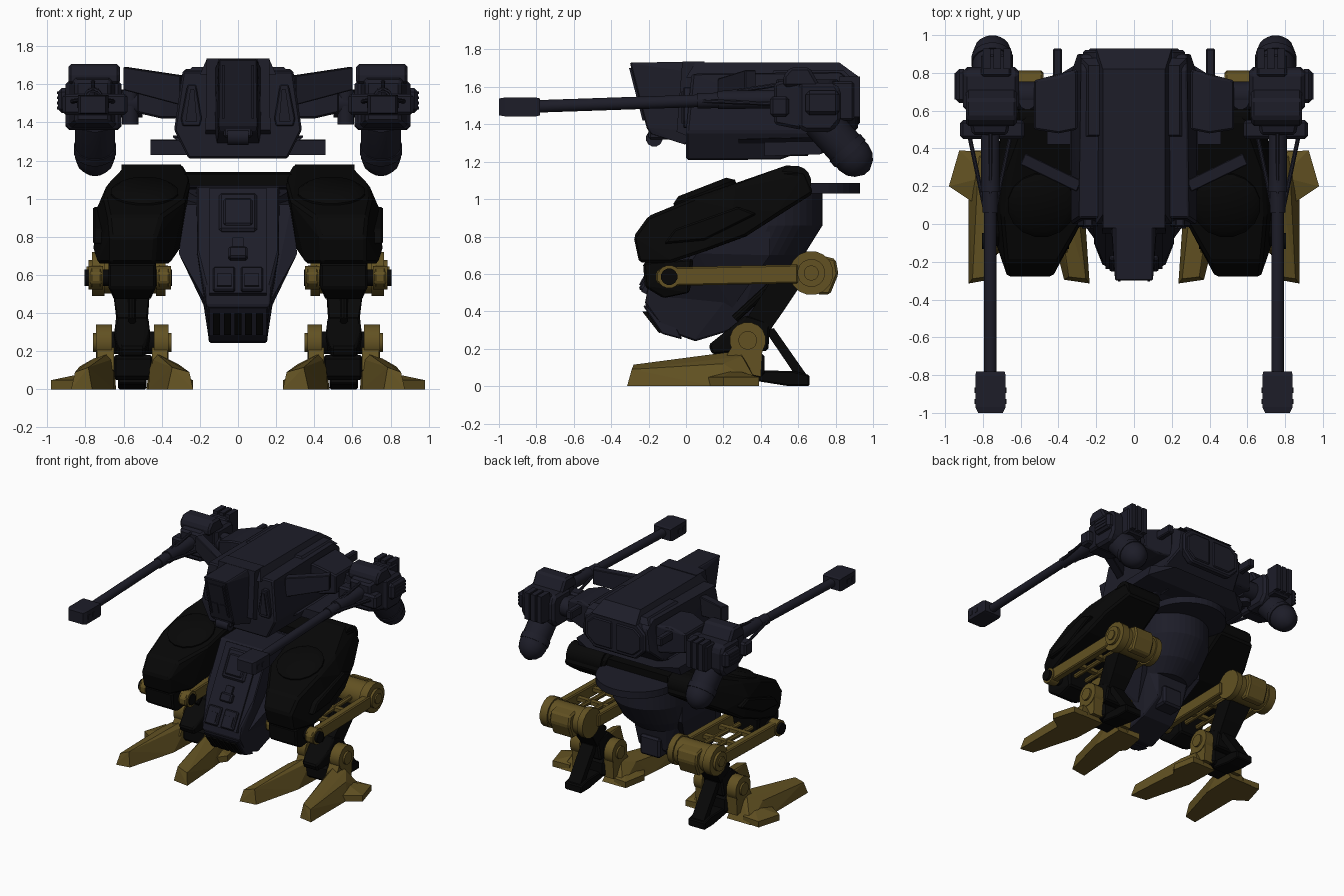
import bpy, bmesh, math
from mathutils import Vector


def material(name, rgb):
    m = bpy.data.materials.new(name)
    m.diffuse_color = (*rgb, 1)
    return m


NAVY = material("dark navy", (0.0122, 0.0122, 0.0215))
BLACK = material("soft black", (0.0022, 0.0022, 0.0022))
GOLD = material("dull gold", (0.122, 0.083, 0.016))


def hull(name, pts, mat, pair=False, sym=False, bevel=0.0, smooth=False):
    """Convex solid; sym mirrors the points, pair makes a left and right copy."""
    if sym:
        pts = list(pts) + [(-p[0], p[1], p[2]) for p in pts]
    bm = bmesh.new()
    for p in pts:
        bm.verts.new(p)
    bmesh.ops.remove_doubles(bm, verts=bm.verts[:], dist=1e-5)
    r = bmesh.ops.convex_hull(bm, input=bm.verts[:])
    junk = {g for g in r["geom_interior"] + r["geom_unused"] if isinstance(g, bmesh.types.BMVert)}
    bmesh.ops.delete(bm, geom=list(junk), context="VERTS")
    bmesh.ops.dissolve_limit(bm, angle_limit=math.radians(1), verts=bm.verts[:], edges=bm.edges[:])
    bmesh.ops.recalc_face_normals(bm, faces=bm.faces[:])
    me = bpy.data.meshes.new(name)
    bm.to_mesh(me)
    bm.free()
    me.materials.append(mat)
    if smooth:
        for f in me.polygons:
            f.use_smooth = True
        me.set_sharp_from_angle(angle=math.radians(35))
    ob = bpy.data.objects.new(name, me)
    bpy.context.scene.collection.objects.link(ob)
    if bevel:
        b = ob.modifiers.new("bevel", "BEVEL")
        b.width, b.segments, b.limit_method = bevel, 1, "ANGLE"
    if pair:
        m = ob.modifiers.new("mirror", "MIRROR")
        m.use_mirror_merge = False
    return ob


def box(name, x, y, z, mat, **k):
    return hull(name, [(a, b, c) for a in x for b in y for c in z], mat, **k)


def prism(name, x, yz, mat, **k):
    """Side profile extruded along x."""
    return hull(name, [(a, b, c) for a in x for b, c in yz], mat, **k)


def plate(name, xz, y, mat, **k):
    """Front profile extruded along y."""
    return hull(name, [(a, b, c) for b in y for a, c in xz], mat, **k)


def spans(name, rows, mat, **k):
    """Rows of (y, z, inner x, outer x)."""
    return hull(name, [(x, y, z) for y, z, a, b in rows for x in (a, b)], mat, **k)


def rod(name, p, q, rings, mat, n=16, **k):
    """Round solid from p to q; rings are (fraction, radius)."""
    p, q = Vector(p), Vector(q)
    rot = (q - p).to_track_quat("Z", "Y")
    pts = []
    for t, r in rings:
        for i in range(n):
            a = math.tau * (i + 0.5) / n
            pts.append(p.lerp(q, t) + rot @ Vector((r * math.cos(a), r * math.sin(a), 0)))
    return hull(name, pts, mat, smooth=n > 8, **k)


def tube(name, p, q, r, mat, **k):
    return rod(name, p, q, [(0, r), (1, r)], mat, **k)


# ---------- upper torso ----------
hull("torso", [(0.29, 0.03, 1.67), (0.335, 0.0, 1.36), (0.26, 0.0, 1.21), (0.26, 0.5, 1.21),
               (0.335, 0.8, 1.36), (0.30, 0.9, 1.45), (0.28, 0.9, 1.62), (0.28, 0.82, 1.68),
               (0.24, 0.72, 1.29)], NAVY, sym=True, bevel=0.01)
hull("roof_plate", [(0.165, 0.05, 1.73), (0.165, 0.82, 1.73), (0.20, 0.0, 1.65),
                    (0.20, 0.93, 1.65)], NAVY, sym=True)
hull("rear_roof_step", [(0.24, 0.47, 1.69), (0.24, 0.84, 1.69), (0.28, 0.45, 1.65),
                        (0.28, 0.88, 1.65)], NAVY, sym=True)
hull("nose", [(0.10, -0.30, 1.73), (0.10, 0.1, 1.735), (0.105, -0.21, 1.38), (0.10, -0.19, 1.35),
              (0.12, 0.02, 1.68), (0.125, 0.03, 1.36), (0.11, 0.0, 1.29)], NAVY, sym=True, bevel=0.006)
hull("nose_base", [(0.165, -0.02, 1.735), (0.165, 0.1, 1.735), (0.17, -0.05, 1.36), (0.17, 0.05, 1.32)], NAVY, sym=True)


def nose_y(z):
    return -0.21 - (z - 1.38) * 0.257


# window frame, split panes and chin sensor
for nm, xs, z0, z1, d in (("window_frame_side", (0.072, 0.085), 1.42, 1.70, 0.012),
                          ("window_pane", (0.0, 0.064), 1.53, 1.685, 0.007),
                          ("window_lower_pane", (0.012, 0.064), 1.43, 1.515, 0.007)):
    prism(nm, xs, [(nose_y(z) - o, z) for z in (z0, z1) for o in (-0.01, d)], NAVY, pair=True)
tube("chin_sensor", (-0.055, -0.17, 1.325), (0.055, -0.17, 1.325), 0.045, NAVY, n=12)
box("chin_mount", (-0.075, 0.075), (-0.2, -0.05), (1.32, 1.39), NAVY, bevel=0.01)

# cheek panels
plate("cheek_panel", [(0.20, 1.38), (0.29, 1.38), (0.30, 1.42), (0.265, 1.60), (0.22, 1.60), (0.19, 1.42)],
      (-0.015, 0.05), NAVY, pair=True, bevel=0.006)
plate("cheek_inner_panel", [(0.215, 1.405), (0.275, 1.405), (0.25, 1.575), (0.23, 1.575)],
      (-0.024, 0.0), NAVY, pair=True)

# octagonal rear panel with two insets
plate("rear_panel", [(0.20, 1.655), (0.27, 1.59), (0.27, 1.45), (0.19, 1.37)], (0.86, 0.92), NAVY,
      sym=True, bevel=0.012)
plate("rear_inset", [(0.02, 1.62), (0.18, 1.62), (0.24, 1.57), (0.24, 1.46), (0.17, 1.40), (0.02, 1.40)],
      (0.90, 0.93), NAVY, pair=True, bevel=0.008)

# under-torso ledge
hull("rear_ledge", [(0.46, 0.42, 1.23), (0.46, 0.72, 1.24), (0.46, 0.42, 1.305), (0.46, 0.75, 1.31),
                    (0.3, 0.85, 1.31)], NAVY, sym=True)
hull("side_under_block", [(0.2, 0.28, 1.23), (0.34, 0.28, 1.32), (0.2, 0.65, 1.23), (0.34, 0.7, 1.33),
                          (0.2, 0.28, 1.33), (0.2, 0.7, 1.33)], NAVY, pair=True)

# diagonal fins and exhaust stubs
hull("shoulder_fin", [(x + o * 0.45, y - o, z) for x, y, zs in ((0.29, 0.20, (1.49, 1.645)), (0.59, 0.345, (1.57, 1.69)))
                      for z in zs for o in (-0.03, 0.03)], NAVY, pair=True, bevel=0.005)
box("exhaust_stub", (0.38, 0.43), (0.72, 0.93), (1.54, 1.61), NAVY, pair=True, bevel=0.008)

# ---------- arms ----------
hull("shoulder", [(0.30, y, z) for y in (0.5, 0.82) for z in (1.42, 1.64)]
     + [(0.40, y, z) for y in (0.48, 0.78) for z in (1.42, 1.64)]
     + [(0.53, y, z) for y in (0.50, 0.76) for z in (1.45, 1.60)], NAVY, pair=True, bevel=0.015)
tube("shoulder_joint", (0.565, 0.65, 1.39), (0.565, 0.65, 1.57), 0.045, NAVY, n=12, pair=True)
tube("shoulder_axle", (0.5, 0.68, 1.5), (0.66, 0.68, 1.5), 0.075, NAVY, pair=True)
prism("arm_housing", (0.61, 0.905), [(0.60, 1.38), (0.60, 1.62), (0.80, 1.62), (0.83, 1.58),
                                     (0.83, 1.42), (0.78, 1.36), (0.64, 1.36)], NAVY, pair=True, bevel=0.02)
prism("arm_top_block", (0.62, 0.89), [(0.52, 1.60), (0.52, 1.66), (0.56, 1.705), (0.66, 1.705), (0.72, 1.60)],
      NAVY, pair=True, bevel=0.015)
box("arm_side_pod", (0.88, 0.945), (0.64, 0.82), (1.45, 1.58), NAVY, pair=True, bevel=0.02)
for i in range(4):
    box("arm_grille", (0.94, 0.95), (0.66, 0.80), (1.468 + i * 0.027, 1.482 + i * 0.027), NAVY, pair=True)
box("arm_rear_block", (0.65, 0.81), (0.78, 0.90), (1.42, 1.63), NAVY, pair=True, bevel=0.012)
for i in range(3):
    box("arm_rear_rib", (0.65 + i * 0.055, 0.69 + i * 0.055), (0.82, 0.93), (1.44, 1.655), NAVY, pair=True)
hull("arm_front_block", [(x, 0.47, z) for x in (0.67, 0.855) for z in (1.40, 1.62)]
     + [(x, 0.62, z) for x in (0.64, 0.89) for z in (1.37, 1.66)], NAVY, pair=True, bevel=0.015)
box("arm_cross_bracket", (0.58, 0.92), (0.45, 0.55), (1.44, 1.55), NAVY, pair=True, bevel=0.015)
rod("arm_pod", (0.75, 0.72, 1.42), (0.75, 0.968, 1.143),
    [(0, 0.105), (0.72, 0.105), (0.84, 0.093), (0.93, 0.066), (1.0, 0.02)], NAVY, n=20, pair=True)
rod("arm_pod_band", (0.75, 0.72, 1.42), (0.75, 0.968, 1.143), [(0.52, 0.111), (0.64, 0.111)], NAVY,
    n=20, pair=True)

# long guns
G = 0.76
tube("gun_sleeve", (G, 0.5, 1.535), (G, 0.17, 1.53), 0.05, NAVY, pair=True)
tube("gun_collar", (G, 0.24, 1.53), (G, 0.06, 1.525), 0.042, NAVY, pair=True)
tube("gun_barrel", (G, 0.2, 1.53), (G, -0.82, 1.495), 0.034, NAVY, pair=True)
hull("muzzle", [(G + sx * w, y, 1.493 + sz * h) for y, w, h in
                ((-0.78, 0.075, 0.045), (-0.80, 0.08, 0.05), (-0.97, 0.08, 0.05), (-1.0, 0.065, 0.045))
                for sx in (-1, 1) for sz in (-1, 1)], NAVY, pair=True)
for y in (-0.88, -0.94):
    box("muzzle_rib", (G - 0.084, G + 0.084), (y - 0.014, y + 0.014), (1.475, 1.51), NAVY, pair=True)
tube("gun_strut", (0.87, 0.46, 1.51), (0.79, 0.08, 1.525), 0.012, NAVY, n=8, pair=True)
tube("gun_inner_strut", (0.655, 0.46, 1.51), (0.735, 0.08, 1.525), 0.012, NAVY, n=8, pair=True)
tube("gun_top_strut", (G, 0.48, 1.61), (G, 0.1, 1.55), 0.012, NAVY, n=8, pair=True)

# ---------- lower hull: front column, side wings, round rear drum ----------
ARC = [math.pi * i / 20 for i in range(11)]
hull("front_column", [(0.215, 0.08, 1.06), (0.22, 0.4, 1.06), (0.215, -0.10, 0.73), (0.22, 0.4, 0.7),
                      (0.17, -0.20, 0.55), (0.165, -0.22, 0.44), (0.15, -0.12, 0.30), (0.15, 0.05, 0.24),
                      (0.14, 0.28, 0.31), (0.12, 0.43, 0.42), (0.14, 0.46, 0.6)], NAVY, sym=True, bevel=0.008)
hull("hull_wings", [(0.28, 0.20, 0.97), (0.285, 0.45, 1.0), (0.31, 0.06, 0.71), (0.28, 0.45, 0.70),
                    (0.18, -0.12, 0.48), (0.17, 0.25, 0.42)], NAVY, sym=True)
hull("rear_drum_body", [(r * math.cos(a), c + r * math.sin(a), z) for z, r, c in
                        ((1.05, 0.29, 0.44), (0.86, 0.29, 0.44), (0.70, 0.26, 0.37), (0.60, 0.20, 0.32))
                        for a in ARC] + [(0.2, 0.2, 1.0), (0.2, 0.2, 0.62)], NAVY, sym=True)
hull("rear_rim", [(0.31 * math.cos(a), 0.62 + 0.31 * math.sin(a), z) for z in (1.03, 1.085)
                  for a in ARC] + [(0.3, 0.4, 1.06)], NAVY, sym=True)
box("rear_hatch", (-0.09, 0.09), (0.30, 0.47), (0.36, 0.52), NAVY, bevel=0.015)
prism("hip_beam", (-0.62, 0.62), [(0.40, 1.07), (0.40, 1.13), (0.62, 1.14), (0.62, 1.07)], BLACK)


def slope_plate(name, x, z, d, mat=NAVY, **k):
    """Raised plate lying on the sloping hull front."""
    y = lambda h: 0.08 - (1.06 - h) * 0.549
    return prism(name, x, [(y(h) - o, h + o * 0.5) for h in z for o in (-0.02, d)], mat, **k)


slope_plate("front_panel", (-0.15, 0.15), (0.50, 1.05), 0.012)
slope_plate("front_hatch", (-0.10, 0.10), (0.82, 1.02), 0.028, bevel=0.014)
slope_plate("front_hatch_lid", (-0.075, 0.075), (0.845, 0.985), 0.038, bevel=0.01)
slope_plate("front_sensor", (-0.05, 0.05), (0.67, 0.73), 0.045, bevel=0.01)
slope_plate("front_sensor_cap", (-0.03, 0.03), (0.73, 0.78), 0.03)
slope_plate("front_lamp_box", (0.015, 0.13), (0.505, 0.63), 0.03, pair=True, bevel=0.008)
slope_plate("front_lamp", (0.035, 0.11), (0.525, 0.59), 0.037, pair=True)
prism("chin_block", (-0.155, 0.155), [(-0.23, 0.43), (-0.10, 0.43), (-0.02, 0.25), (-0.13, 0.28)], NAVY, bevel=0.006)
for i in range(5):
    x = -0.112 + i * 0.056
    prism("chin_vent", (x - 0.018, x + 0.018), [(-0.235, 0.40), (-0.15, 0.40), (-0.08, 0.29), (-0.145, 0.285)], BLACK)

# ---------- thighs and knees ----------
spans("thigh", [(0.55, 1.185, 0.30, 0.58), (0.64, 1.14, 0.27, 0.61), (0.68, 1.03, 0.30, 0.62),
                (0.40, 1.12, 0.26, 0.64), (0.25, 1.07, 0.25, 0.69), (0.02, 1.00, 0.27, 0.70),
                (-0.20, 0.91, 0.40, 0.68), (-0.28, 0.80, 0.43, 0.67), (-0.25, 0.66, 0.44, 0.67),
                (-0.08, 0.66, 0.35, 0.74), (0.1, 0.72, 0.31, 0.76), (0.25, 0.95, 0.27, 0.74),
                (0.32, 0.80, 0.31, 0.74), (0.5, 0.92, 0.31, 0.70)], BLACK, pair=True, bevel=0.015)
rod("thigh_cap", (0.49, 0.12, 0.98), (0.49, 0.087, 1.065), [(0, 0.18), (0.7, 0.18), (1, 0.14)], BLACK, pair=True)
prism("thigh_side_plate", (0.70, 0.76), [(-0.12, 0.76), (-0.06, 0.84), (0.28, 0.96), (0.38, 0.92), (0.1, 0.78)],
      BLACK, pair=True, bevel=0.01)
tube("hip_roll", (0.30, 0.58, 1.09), (0.61, 0.58, 1.09), 0.09, BLACK, pair=True)
spans("knee_block", [(-0.23, 0.66, 0.43, 0.68), (-0.22, 0.53, 0.43, 0.68), (-0.12, 0.47, 0.46, 0.65),
                     (0.02, 0.50, 0.45, 0.66), (0.04, 0.68, 0.43, 0.68)], BLACK, pair=True, bevel=0.012)
tube("knee_axle", (0.345, -0.09, 0.585), (0.805, -0.09, 0.585), 0.045, BLACK, n=12, pair=True)

# ---------- gold linkage ----------
BAR = [(-0.16, 0.56), (-0.16, 0.61), (-0.13, 0.635), (0.60, 0.65), (0.60, 0.55), (-0.13, 0.535)]
for nm, x in (("outer_link", (0.715, 0.775)), ("inner_link", (0.36, 0.42))):
    prism(nm, x, BAR, GOLD, pair=True, bevel=0.008)
    tube(nm + "_boss", (x[0] - 0.008, -0.09, 0.585), (x[1] + 0.008, -0.09, 0.585), 0.062, GOLD, pair=True)
for x in (0.50, 0.61):
    tube("link_rod", (x, 0.0, 0.59), (x, 0.65, 0.61), 0.02, GOLD, n=8, pair=True)
for y in (0.14, 0.34):
    box("link_rung", (0.40, 0.73), (y, y + 0.04), (0.585, 0.615), GOLD, pair=True)
DY, DZ = 0.67, 0.605
tube("rear_drum", (0.39, DY, DZ), (0.745, DY, DZ), 0.105, GOLD, pair=True)
for a, b in ((0.38, 0.43), (0.70, 0.765)):
    tube("drum_band", (a, DY, DZ), (b, DY, DZ), 0.118, GOLD, pair=True)
tube("drum_cap", (0.75, DY, DZ), (0.785, DY, DZ), 0.075, GOLD, pair=True)
tube("drum_pin", (0.78, DY, DZ), (0.795, DY, DZ), 0.04, GOLD, pair=True)
prism("drum_clamp", (0.48, 0.66), [(0.70, 0.49), (0.77, 0.49), (0.815, 0.60), (0.80, 0.68), (0.72, 0.70)],
      GOLD, pair=True, bevel=0.012)

# ---------- shins and feet ----------
spans("shin", [(0.45, 0.56, 0.46, 0.66), (0.62, 0.55, 0.46, 0.66), (0.52, 0.40, 0.47, 0.64),
               (0.33, 0.37, 0.48, 0.63), (0.45, 0.30, 0.48, 0.63)], BLACK, pair=True, bevel=0.012)
spans("ankle", [(0.32, 0.38, 0.47, 0.64), (0.45, 0.34, 0.48, 0.63), (0.44, 0.19, 0.46, 0.65),
                (0.24, 0.30, 0.46, 0.65), (0.12, 0.22, 0.49, 0.62), (0.14, 0.17, 0.49, 0.62)],
      BLACK, pair=True, bevel=0.012)
tube("shin_piston", (0.555, 0.26, 0.36), (0.555, 0.52, 0.60), 0.022, BLACK, n=10, pair=True)
tube("ankle_axle", (0.38, 0.34, 0.245), (0.73, 0.34, 0.245), 0.06, BLACK, pair=True)
for nm, a, b, c in (("outer_ankle_disc", 0.66, 0.745, 0.76), ("inner_ankle_disc", 0.44, 0.365, 0.35)):
    tube(nm, (a, 0.33, 0.245), (b, 0.33, 0.245), 0.097, GOLD, pair=True)
    tube(nm + "_hub", (b, 0.33, 0.245), (c, 0.33, 0.245), 0.05, GOLD, pair=True)
prism("heel_strut", (0.50, 0.61), [(0.42, 0.30), (0.47, 0.31), (0.645, 0.06), (0.59, 0.05)], BLACK, pair=True)
prism("heel_foot", (0.48, 0.63), [(0.36, 0.03), (0.40, 0.085), (0.54, 0.05), (0.58, 0.08), (0.66, 0.06),
                                  (0.66, 0.0), (0.55, 0.0)], BLACK, pair=True, bevel=0.008)
box("foot_bridge", (0.44, 0.66), (0.22, 0.42), (0.05, 0.18), BLACK, pair=True, bevel=0.02)

hull("inner_toe", [(0.235, -0.315, 0), (0.37, -0.295, 0), (0.255, -0.29, 0.09), (0.345, -0.28, 0.115),
                   (0.47, 0.10, 0), (0.48, 0.39, 0), (0.30, 0.39, 0), (0.26, 0.05, 0), (0.31, 0.20, 0.13),
                   (0.43, 0.29, 0.19), (0.37, 0.30, 0.16), (0.46, 0.28, 0.16)], GOLD, pair=True)
hull("outer_toe", [(0.765, -0.295, 0), (0.875, -0.315, 0), (0.785, -0.28, 0.115), (0.855, -0.29, 0.09),
                   (0.875, 0.15, 0), (0.85, 0.39, 0), (0.64, 0.39, 0), (0.65, 0.10, 0), (0.83, 0.20, 0.12),
                   (0.68, 0.29, 0.19), (0.76, 0.30, 0.16), (0.65, 0.28, 0.16)], GOLD, pair=True)
for nm, xs in (("outer_spur", (0.86, 0.98, 0.925, 0.78)), ("inner_spur", (0.29, 0.235, 0.27, 0.38))):
    hull(nm, [(x, y, z) for x, y in zip(xs, (0.12, 0.20, 0.39, 0.38)) for z in (0, 0.048)]
         + [(xs[3], 0.25, 0.09)], GOLD, pair=True)
for nm, x in (("outer_toe_bracket", (0.65, 0.74)), ("inner_toe_bracket", (0.37, 0.45))):
    prism(nm, x, [(0.25, 0.22), (0.41, 0.22), (0.40, 0.05), (0.18, 0.10)], GOLD, pair=True)
